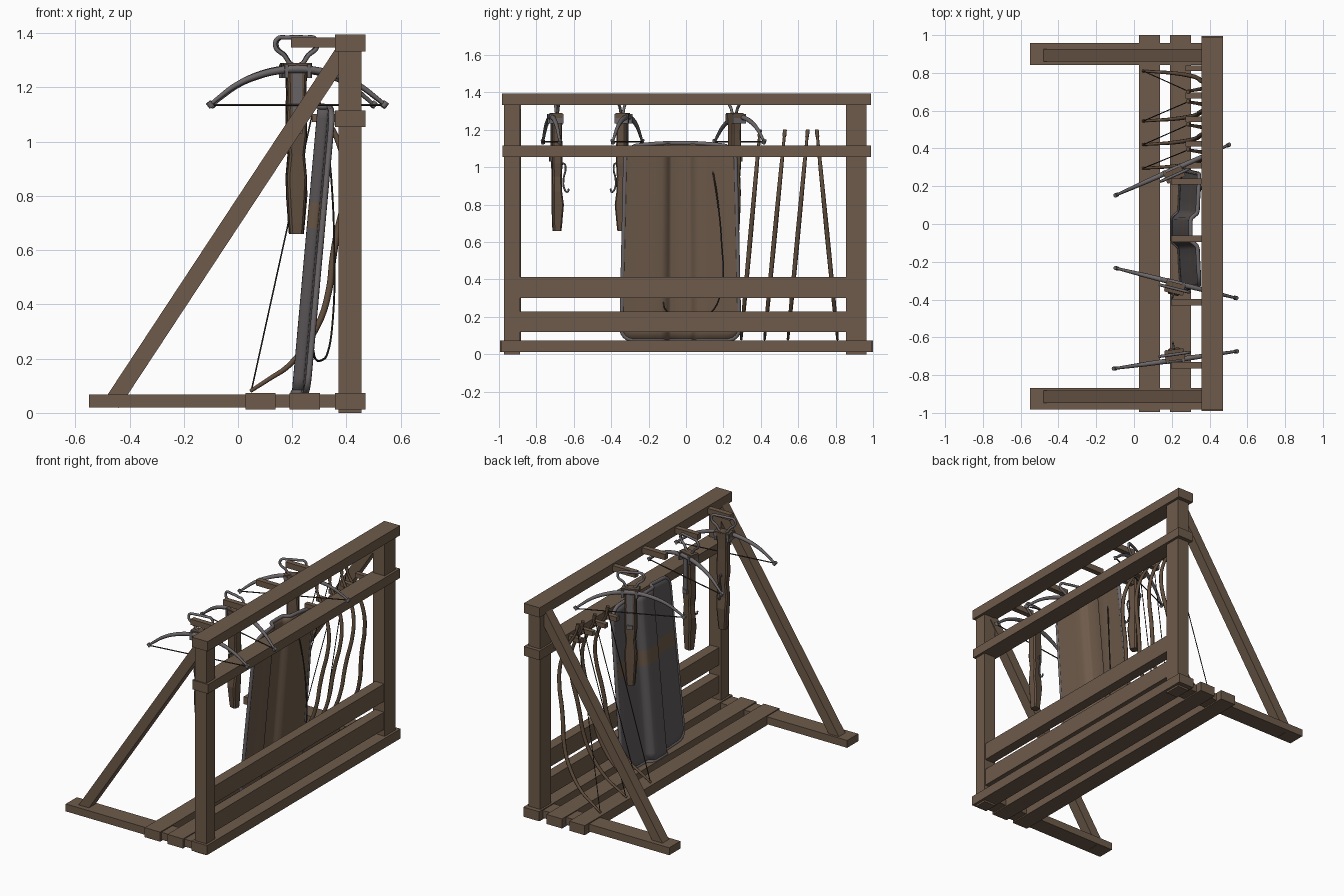
import bpy, bmesh, math
from mathutils import Matrix, Vector

if "Cube" in bpy.data.objects:
    bpy.data.objects.remove(bpy.data.objects["Cube"])


def mat(name, r, g, b):
    m = bpy.data.materials.new(name)
    m.diffuse_color = (r, g, b, 1)
    m.use_nodes = True
    m.node_tree.nodes["Principled BSDF"].inputs["Base Color"].default_value = m.diffuse_color
    return m


WOOD = mat("frame wood", .155, .104, .069)
STOCK = mat("stock wood", .125, .082, .053)
BOW = mat("bow wood", .12, .076, .047)
STEEL = mat("steel", .15, .135, .14)
FACE = mat("shield grey", .115, .103, .106)
STRING = mat("dark cord", .04, .033, .028)


def finish(bm, name, mats, M=None):
    bmesh.ops.recalc_face_normals(bm, faces=bm.faces)
    me = bpy.data.meshes.new(name)
    bm.to_mesh(me)
    bm.free()
    for m in mats:
        me.materials.append(m)
    o = bpy.data.objects.new(name, me)
    bpy.context.collection.objects.link(o)
    if M is not None:
        o.matrix_world = M
    return o


def box(name, x0, x1, y0, y1, z0, z1, m=WOOD, M=None):
    bm = bmesh.new()
    T = Matrix.Translation(((x0 + x1) / 2, (y0 + y1) / 2, (z0 + z1) / 2))
    bmesh.ops.create_cube(bm, size=1, matrix=T @ Matrix.Diagonal((x1 - x0, y1 - y0, z1 - z0, 1)))
    return finish(bm, name, [m], M)


def tube(name, pts, r, m, radii=None, closed=False, M=None, straight=False, res=2):
    cu = bpy.data.curves.new(name, 'CURVE')
    cu.dimensions = '3D'
    cu.bevel_depth = r
    cu.bevel_resolution = res
    cu.resolution_u = 5
    cu.use_fill_caps = True
    sp = cu.splines.new('BEZIER')
    sp.bezier_points.add(len(pts) - 1)
    sp.use_cyclic_u = closed
    for i, p in enumerate(pts):
        b = sp.bezier_points[i]
        b.co = p
        b.handle_left_type = b.handle_right_type = 'VECTOR' if straight else 'AUTO'
        b.radius = radii[i] if radii else 1
    cu.materials.append(m)
    o = bpy.data.objects.new(name, cu)
    bpy.context.collection.objects.link(o)
    if M is not None:
        o.matrix_world = M
    bpy.ops.object.select_all(action='DESELECT')
    o.select_set(True)
    bpy.context.view_layer.objects.active = o
    bpy.ops.object.convert(target='MESH')
    bpy.ops.object.shade_smooth_by_angle(angle=math.radians(50))
    return o


# ---- frame: long beams, lower boards and floor planks
box("top_beam", .358, .471, -.985, .99, 1.332, 1.395)
box("middle_rail", .358, .471, -.98, .99, 1.055, 1.115)
box("upper_board", .385, .45, -.91, .887, .30, .413)
box("lower_board", .385, .45, -.91, .887, .118, .23)
box("floor_beam", .358, .471, -.99, .995, .012, .074)
box("floor_plank_middle", .19, .302, -.995, 1, .012, .074)
box("floor_plank_outer", .027, .138, -.995, 1, .012, .074)

# ---- end frames: post, foot and sloping brace
for side, yp, hw, yf, yb in (("near", -.93, .042, -.924, -.915), ("far", .91, .055, .90, .894)):
    box(side + "_post", .371, .455, yp - hw, yp + hw, 0, 1.36)
    box(side + "_foot", -.55, .40, yf - .057, yf + .057, .02, .068)
    a, b = Vector((-.465, yb, .035)), Vector((.385, yb, 1.325))
    d = b - a
    M = Matrix.Translation((a + b) / 2) @ Matrix.Rotation(math.atan2(d.x, d.z), 4, 'Y')
    box(side + "_brace", -.031, .031, -.033, .033, -d.length / 2, d.length / 2, WOOD, M)

# ---- pegs
for y in (.225, -.078, -.415, -.748):
    box("crossbow_peg", .195, .36, y - .017, y + .017, 1.347, 1.384)
for y in (.31, .425, .555, .68, .825):
    box("bow_peg", .272, .36, y - .015, y + .015, 1.073, 1.102)


# ---- crossbows
def crossbow(y0, deg):
    M = Matrix.Translation((.215, y0, 0)) @ Matrix.Rotation(math.radians(deg), 4, 'Z')
    # stock lofted from octagonal sections: z, half width, underside, upper side
    secs = [(.66, .024, -.022, .022), (.70, .027, -.026, .024), (.80, .033, -.034, .026),
            (.87, .036, -.024, .026), (.95, .028, -.024, .026), (1.02, .036, -.026, .028),
            (1.10, .035, -.026, .028), (1.18, .033, -.024, .028), (1.285, .037, -.026, .028)]
    bm = bmesh.new()
    prev = None
    for z, w, lo, hi in secs:
        c = .008
        ring = [bm.verts.new((x, y, z)) for x, y in (
            (-w + c, lo), (w - c, lo), (w, lo + c), (w, hi - c),
            (w - c, hi), (-w + c, hi), (-w, hi - c), (-w, lo + c))]
        if prev:
            for i in range(8):
                bm.faces.new((prev[i], prev[(i + 1) % 8], ring[(i + 1) % 8], ring[i]))
        else:
            bm.faces.new(ring)
        prev = ring
    bm.faces.new(prev)
    finish(bm, "crossbow_stock", [STOCK], M)
    # head clamp, bolt channel and nut
    box("crossbow_head", -.052, .052, -.024, .032, 1.262, 1.29, STOCK, M)
    for s in (-1, 1):
        box("bow_clamp", s * .042 - .007, s * .042 + .007, -.028, .046, 1.235, 1.285, STEEL, M)
    box("bolt_channel", -.016, .016, .024, .032, 1.05, 1.28, STEEL, M)
    box("string_nut", -.018, .018, .02, .04, 1.03, 1.055, STEEL, M)
    # steel bow, with knobs at the tips, and its string
    half = [(.325, 1.137), (.29, 1.165), (.23, 1.208), (.15, 1.243), (.06, 1.264)]
    pts = [(-x, .03, z) for x, z in half] + [(0, .03, 1.268)] + [(x, .03, z) for x, z in half[::-1]]
    rad = [.5, .6, .75, .9, 1, 1.1]
    tube("crossbow_limbs", pts, .0135, STEEL, rad + rad[-2::-1], M=M)
    for s in (-1, 1):
        tube("limb_tip", [(s * .318, .03, 1.128), (s * .332, .03, 1.146)], .011, STEEL, M=M, straight=True)
    tube("crossbow_string", [(-.322, .033, 1.136), (.322, .033, 1.136)], .0035, STRING, M=M, straight=True)
    # foot stirrup ring
    ring = [(.018, 1.285), (.045, 1.318), (.078, 1.35), (.07, 1.38), (.035, 1.384)]
    tube("stirrup", [(x, 0, z) for x, z in ring] + [(-x, 0, z) for x, z in ring[::-1]],
         .008, STEEL, closed=True, M=M)
    # trigger lever under the stock
    tube("trigger_lever", [(0, y, z) for y, z in (
        (-.02, 1.0), (-.036, 1.02), (-.046, .99), (-.036, .94), (-.04, .885), (-.056, .868), (-.064, .885))],
        .005, STEEL, M=M)


crossbow(-.69, 188)
crossbow(-.342, -14)
crossbow(.258, 24)

# ---- recurve bows leaning on the rail: x, z, thickness
shape = [(.045, .08, .6), (.115, .125, .7), (.19, .177, .85), (.295, .325, 1), (.335, .45, 1.05),
         (.35, .57, 1.1), (.365, .66, 1.1), (.39, .78, 1.05), (.395, .9, 1), (.37, 1.0, .95),
         (.33, 1.08, .8), (.298, 1.14, .7), (.288, 1.19, .6)]
for yb, yt in ((.295, .395), (.42, .528), (.545, .65), (.81, .70)):
    at = lambda x, z: (x, yb + (yt - yb) * (z - .08) / 1.11, z)
    tube("bow", [at(x, z) for x, z, r in shape], .0115, BOW, [r for x, z, r in shape])
    tube("bow_string", [at(.05, .085), at(.29, 1.175)], .0028, STRING, straight=True, res=1)
    tube("bow_tip", [at(.292, 1.165), at(.284, 1.2)], .011, BOW, straight=True)


# ---- tall shield with a central ridge, leaning on the rail
def shield_point(s, t):
    a = abs(s)
    k = max(0, (a - .78) / .22)
    corner = 1 - math.sqrt(max(0, 1 - k * k))
    zb = .075 + .06 * corner
    zt = 1.13 - .022 * a * a - .07 * corner
    z = zb + (zt - zb) * t
    f = min(1, max(0, (.32 - a) / .14))
    out = .015 * (1 - s * s) + .036 * f * f * (3 - 2 * f)
    return Vector((.249 + .09 * (z - .07) - out, -.03 + s * (.315 - .02 * t), z))


cols = [-1, -.985, -.95, -.9, -.82, -.7, -.5, -.34, -.29, -.25, -.21, -.17, 0]
cols += [-c for c in cols[-2::-1]]
rows = [0, .05, .2, .4, .575, .665, .8, .9, .96, 1]
bm = bmesh.new()
grid = [[bm.verts.new(shield_point(s, t)) for s in cols] for t in rows]
for j in range(len(rows) - 1):
    for i in range(len(cols) - 1):
        f = bm.faces.new((grid[j][i], grid[j][i + 1], grid[j + 1][i + 1], grid[j + 1][i]))
        f.material_index = 1 if j == 4 else 0      # painted cross band
shield = finish(bm, "shield", [FACE, WOOD, WOOD])
if shield.data.polygons[0].normal.x > 0:
    shield.data.flip_normals()
sol = shield.modifiers.new("thickness", 'SOLIDIFY')
sol.thickness = .014
sol.offset = -1
sol.material_offset = 1                            # bare wood on the back
bpy.ops.object.select_all(action='DESELECT')
shield.select_set(True)
bpy.context.view_layer.objects.active = shield
bpy.ops.object.shade_smooth_by_angle(angle=math.radians(35))

# metal rim round the shield
rim = [shield_point(s, 0) for s in cols] + [shield_point(1, t) for t in rows[1:-1]]
rim += [shield_point(s, 1) for s in cols[::-1]] + [shield_point(-1, t) for t in rows[-2:0:-1]]
tube("shield_rim", [p + Vector((.006, 0, 0)) for p in rim], .0115, STEEL, closed=True, straight=True)

# loose carrying strap behind the shield
tube("shield_strap", [(.33, .14, 1.0), (.345, .165, .85), (.355, .19, .6), (.35, .19, .35), (.33, .13, .22),
                      (.31, .06, .195), (.285, -.04, .2), (.275, -.11, .24), (.262, -.12, .28)],
     .004, STRING, res=1)
